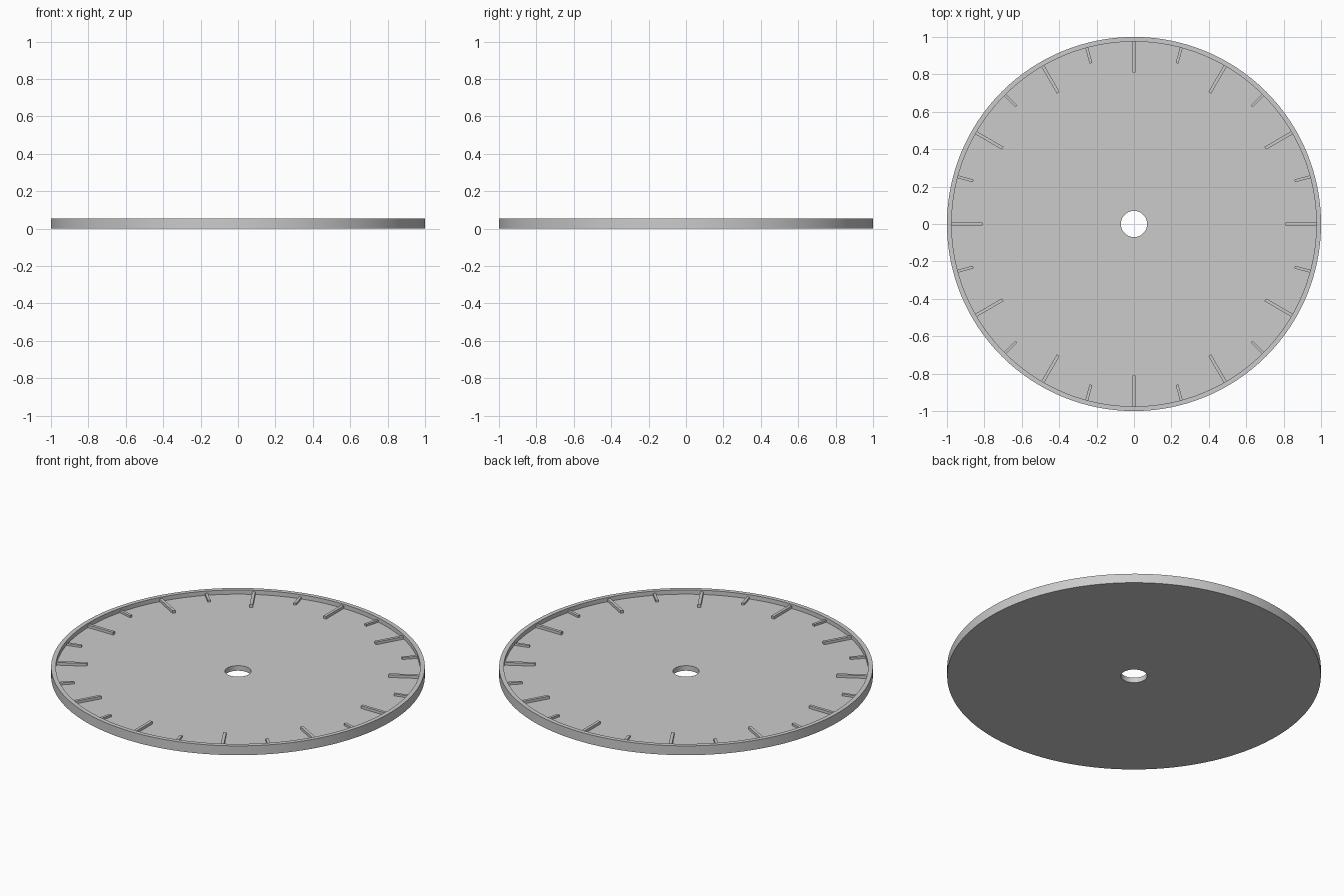
import bpy, bmesh, math
from mathutils import Matrix

if "Cube" in bpy.data.objects:
    bpy.data.objects.remove(bpy.data.objects["Cube"])

SEGMENTS = 128
FLOOR, RIM_TOP = 0.03, 0.055
RIM_INNER, HOLE = 0.975, 0.07

grey = bpy.data.materials.new("light grey")
grey.diffuse_color = (0.6, 0.6, 0.6, 1)
grey.use_nodes = True
grey.node_tree.nodes["Principled BSDF"].inputs["Base Color"].default_value = grey.diffuse_color


def add_object(name, bm):
    bmesh.ops.recalc_face_normals(bm, faces=bm.faces)
    mesh = bpy.data.meshes.new(name)
    bm.to_mesh(mesh)
    bm.free()
    mesh.materials.append(grey)
    obj = bpy.data.objects.new(name, mesh)
    bpy.context.collection.objects.link(obj)
    return obj


# Dial plate: closed (radius, height) profile revolved around z
profile = [(HOLE, 0), (1, 0), (1, RIM_TOP), (RIM_INNER, RIM_TOP),
           (RIM_INNER, FLOOR), (HOLE, FLOOR)]
bm = bmesh.new()
rings = []
for i in range(SEGMENTS):
    a = math.tau * i / SEGMENTS
    rings.append([bm.verts.new((r * math.cos(a), r * math.sin(a), z)) for r, z in profile])
for i in range(SEGMENTS):
    a, b = rings[i], rings[(i + 1) % SEGMENTS]
    for j in range(len(profile)):
        k = (j + 1) % len(profile)
        bm.faces.new((a[j], b[j], b[k], a[k]))
plate = add_object("dial_plate", bm)
bpy.context.view_layer.objects.active = plate
plate.select_set(True)
bpy.ops.object.shade_smooth_by_angle(angle=math.radians(30))


# Raised bars running inward from the rim
def add_marks(name, angles, inner, width, height):
    bm = bmesh.new()
    outer, sink = RIM_INNER + 0.005, 0.005
    for angle in angles:
        matrix = (Matrix.Rotation(math.radians(angle), 4, 'Z')
                  @ Matrix.Translation(((inner + outer) / 2, 0, FLOOR + (height - sink) / 2))
                  @ Matrix.Diagonal((outer - inner, width, height + sink, 1)))
        bmesh.ops.create_cube(bm, size=1, matrix=matrix)
    add_object(name, bm)


add_marks("hour_marks", range(0, 360, 30), 0.81, 0.017, 0.016)
add_marks("half_hour_marks", range(15, 360, 30), 0.89, 0.015, 0.012)
